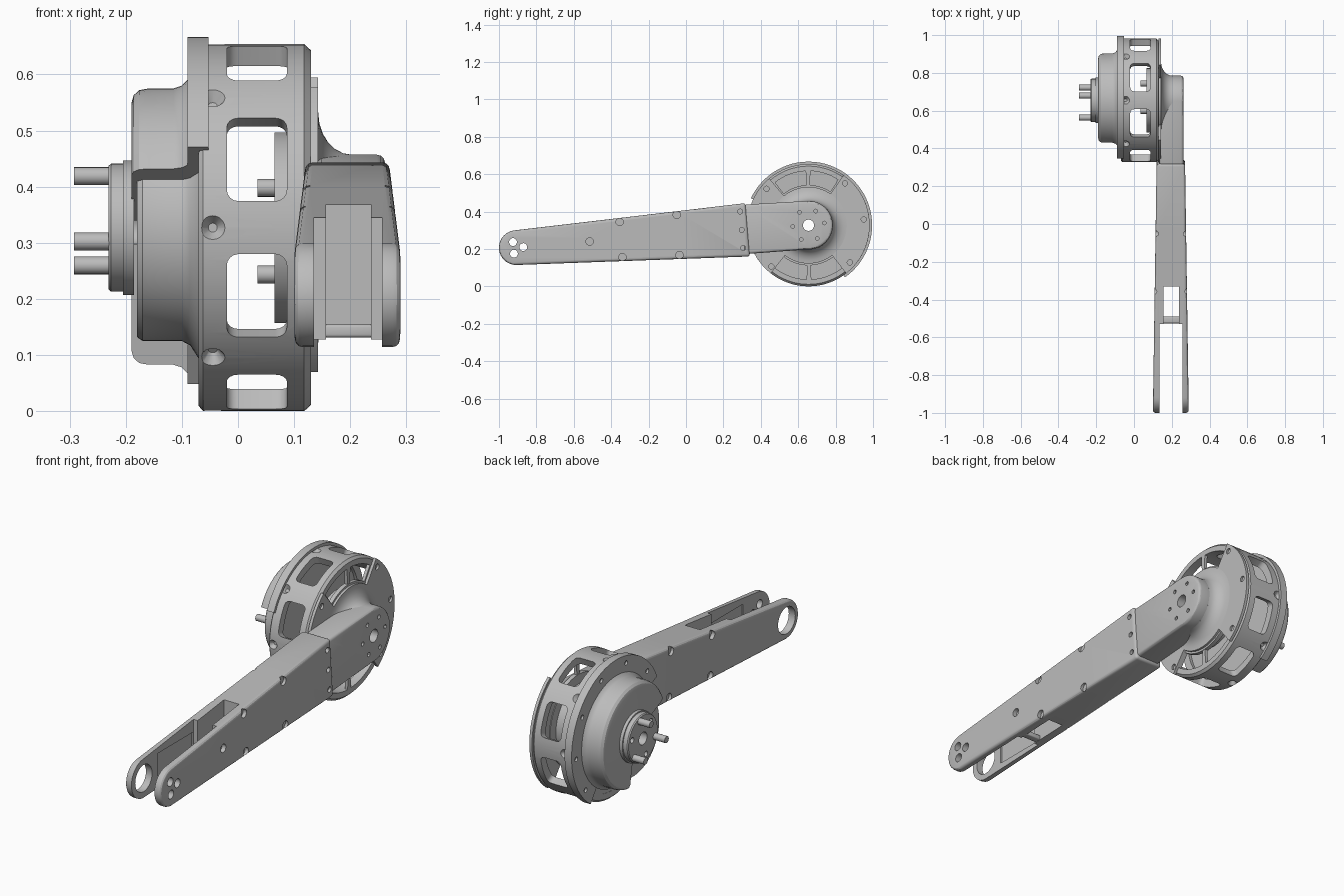
import bpy, bmesh
from math import radians, cos, sin, pi
from mathutils import Matrix, Vector

if "Cube" in bpy.data.objects:
    bpy.data.objects.remove(bpy.data.objects["Cube"])

CY, CZ = 0.655, 0.327          # wheel axis, parallel to x
ARM_X = 0.195                  # arm mid plane

metal = bpy.data.materials.new("grey_metal")
metal.use_nodes = True
COLOUR = (0.5, 0.5, 0.5, 1)
metal.diffuse_color = COLOUR
metal.node_tree.nodes["Principled BSDF"].inputs["Base Color"].default_value = COLOUR


def finish(name, bm):
    bmesh.ops.remove_doubles(bm, verts=bm.verts, dist=1e-5)
    bmesh.ops.recalc_face_normals(bm, faces=bm.faces)
    mesh = bpy.data.meshes.new(name)
    bm.to_mesh(mesh)
    bm.free()
    mesh.materials.append(metal)
    ob = bpy.data.objects.new(name, mesh)
    bpy.context.collection.objects.link(ob)
    return ob


def activate(ob):
    bpy.ops.object.select_all(action='DESELECT')
    ob.select_set(True)
    bpy.context.view_layer.objects.active = ob


def smooth(ob):
    activate(ob)
    bpy.ops.object.shade_smooth_by_angle(angle=radians(30))


def polar(r, deg):
    return CY + r * cos(radians(deg)), CZ + r * sin(radians(deg))


def revolve(name, profile, a0=0, a1=360):
    """Closed (radius, x) profile swept about the wheel axis."""
    bm = bmesh.new()
    full = a1 - a0 >= 360
    n = max(4, round((a1 - a0) / 5))
    rings = [[bm.verts.new((x, *polar(r, a0 + (a1 - a0) * i / n))) for r, x in profile]
             for i in range(n if full else n + 1)]
    for i in range(n):
        a, b = rings[i], rings[(i + 1) % len(rings)]
        for j in range(len(profile)):
            k = (j + 1) % len(profile)
            bm.faces.new((a[j], a[k], b[k], b[j]))
    if not full:
        bm.faces.new(rings[0])
        bm.faces.new(rings[-1])
    return finish(name, bm)


def tube(name, r0, r1, x0, x1, a0=0, a1=360):
    return revolve(name, [(r0, x0), (r1, x0), (r1, x1), (r0, x1)], a0, a1)


def rod(bm, x0, x1, y, z, r, seg=20):
    mat = Matrix.Translation(((x0 + x1) / 2, y, z)) @ Matrix.Rotation(pi / 2, 4, 'Y')
    bmesh.ops.create_cone(bm, cap_ends=True, segments=seg, radius1=r, radius2=r,
                          depth=x1 - x0, matrix=mat)


def box(bm, lo, hi):
    lo, hi = Vector(lo), Vector(hi)
    mat = Matrix.Translation((lo + hi) / 2) @ Matrix.Diagonal((*(hi - lo), 1))
    return bmesh.ops.create_cube(bm, size=1, matrix=mat)["verts"]


def prism(name, points, x0, x1):
    """Side outline in (y, z), extruded along x."""
    bm = bmesh.new()
    face = bm.faces.new([bm.verts.new((x0, y, z)) for y, z in points])
    out = bmesh.ops.extrude_face_region(bm, geom=[face])["geom"]
    bmesh.ops.translate(bm, vec=(x1 - x0, 0, 0),
                        verts=[v for v in out if isinstance(v, bmesh.types.BMVert)])
    return finish(name, bm)


def bevel(ob, width):
    mod = ob.modifiers.new("rounding", 'BEVEL')
    mod.width, mod.segments, mod.angle_limit = width, 3, radians(40)
    activate(ob)
    bpy.ops.object.modifier_apply(modifier=mod.name)


def cut(ob, bm):
    cutter = finish("cutter", bm)
    cutter.hide_render = True
    mod = ob.modifiers.new("cut", 'BOOLEAN')
    mod.object, mod.operation, mod.solver = cutter, 'DIFFERENCE', 'EXACT'
    mod.use_self = True
    activate(ob)
    bpy.ops.object.modifier_apply(modifier=mod.name)
    bpy.data.objects.remove(cutter)


parts = []

# Open cage with eight windows and countersunk rim holes
cage = revolve("wheel_cage", [(0.29, -0.07), (0.318, -0.07), (0.327, -0.062), (0.327, 0.118),
                              (0.316, 0.13), (0.29, 0.13)])
bm = bmesh.new()
for i in range(8):
    verts = box(bm, (-0.02, 0.22, -0.08), (0.087, 0.4, 0.08))
    edges = {e for v in verts for e in v.link_edges
             if abs((e.verts[0].co - e.verts[1].co).y) > 0.1}
    res = bmesh.ops.bevel(bm, geom=list(edges), offset=0.02, segments=4, affect='EDGES',
                          profile=0.5)
    verts = {v for v in verts if v.is_valid} | set(res["verts"])
    turn = Matrix.Translation((0, CY, CZ)) @ Matrix.Rotation(radians(45 * i + 22.5), 4, 'X')
    bmesh.ops.transform(bm, matrix=turn, verts=list(verts))
    aim = Matrix.Translation((0, CY, CZ)) @ Matrix.Rotation(radians(45 * i), 4, 'X')
    aim = aim @ Matrix.Translation((-0.045, 0.32, 0)) @ Matrix.Rotation(-pi / 2, 4, 'X')
    bmesh.ops.create_cone(bm, cap_ends=True, segments=20, radius1=0.008, radius2=0.026,
                          depth=0.026, matrix=aim)
cut(cage, bm)
parts.append(cage)

# Cage end wall: hub ring joined to the rim by solid sectors and thin spokes
parts.append(tube("cage_hub_wall", 0.03, 0.215, 0.112, 0.132))
for i, (a0, a1) in enumerate([(-52, 57), (88, 93), (128, 232), (268, 273)]):
    parts.append(tube(f"cage_wall_sector_{i}", 0.21, 0.295, 0.115, 0.13, a0, a1))
parts.append(tube("cage_inner_wall", 0.03, 0.3, -0.069, -0.035))

# Inner hub with drive pins
parts.append(tube("inner_hub", 0.03, 0.17, 0.065, 0.115))
bm = bmesh.new()
for a in (8, 128, 248):
    rod(bm, 0.035, 0.07, *polar(0.09, a), 0.016)
parts.append(finish("inner_pins", bm))

# Motor core, partly wrapped by a cover with a lip
parts.append(revolve("motor_core", [(0.03, -0.18), (0.195, -0.18), (0.202, -0.17), (0.202, -0.1),
                                    (0.21, -0.085), (0.235, -0.069), (0.03, -0.069)]))
parts.append(revolve("motor_cover", [
    (0.03, -0.09), (0.03, -0.19), (0.222, -0.19), (0.236, -0.186), (0.245, -0.176),
    (0.248, -0.16), (0.248, -0.115), (0.253, -0.1), (0.265, -0.089)], -80, 155))
flange = revolve("cover_flange", [(0.19, -0.09), (0.34, -0.09), (0.34, -0.053), (0.326, -0.053),
                                  (0.326, -0.069), (0.19, -0.069)], -55, 155)
bm = bmesh.new()
for a in range(-40, 150, 36):
    rod(bm, -0.1, -0.08, *polar(0.305, a), 0.011)
cut(flange, bm)
parts.append(flange)

# Output hub and three pins
hub = revolve("output_hub", [(0.03, -0.185), (0.12, -0.185), (0.12, -0.205), (0.114, -0.205),
                             (0.114, -0.226), (0.11, -0.231), (0.03, -0.231)])
bm = bmesh.new()
for a in (15, 135, 255):
    rod(bm, -0.25, -0.21, *polar(0.085, a), 0.013)
cut(hub, bm)
parts.append(hub)
bm = bmesh.new()
for a in (75, 195, 315):
    rod(bm, -0.292, -0.225, *polar(0.095, a), 0.016)
parts.append(finish("output_pins", bm))

# Mounting plate: two bolted ears and a filleted boss
for name, a0, a1, bolts in (("rear_ear", -52, 55, (-42, 6, 49)),
                            ("front_ear", 130, 232, (139, 228))):
    ear = tube(name, 0.19, 0.327, 0.129, 0.143, a0, a1)
    bm = bmesh.new()
    for a in bolts:
        rod(bm, 0.133, 0.16, *polar(0.297, a), 0.014)
    cut(ear, bm)
    parts.append(ear)
fillet = [(0.13 + 0.075 * (1 - sin(t)), 0.143 + 0.06 * (1 - cos(t)))
          for t in (i * pi / 12 for i in range(7))]
bolt_ring = [(polar(0.085, a)) for a in (8, 63, 125, 185, 243, 303)]


def hub_cut(ob):
    bm = bmesh.new()
    rod(bm, 0.1, 0.3, CY, CZ, 0.03, 32)
    for y, z in bolt_ring:
        rod(bm, 0.235, 0.3, y, z, 0.01, 12)
    cut(ob, bm)
    parts.append(ob)


# Link: a rounded hub end narrowing into the arm socket, over the boss
parts.append(revolve("boss_fillet", [(0.1, 0.129), (0.205, 0.129)] + fillet + [(0.1, 0.203)]))
outline = [polar(0.13, a) for a in range(-94, 97, 6)] + [(0.31, 0.437), (0.31, 0.172)]
link = prism("link", outline, 0.135, 0.262)
bevel(link, 0.014)
hub_cut(link)

# Arm: tapering beam with a rounded end, split into a fork
TIP_Y, TIP_Z, TIP_R = -0.907, 0.207, 0.093
outline = [(TIP_Y + TIP_R * cos(radians(a)), TIP_Z + TIP_R * sin(radians(a)))
           for a in range(97, 268, 10)] + [(0.342, 0.16), (0.318, 0.445)]
arm = prism("arm", outline, ARM_X - 1, ARM_X + 1)
for v in arm.data.vertices:
    half = 0.075 + 0.0148 * (0.35 - v.co.y)
    v.co.x = ARM_X + half * (1 if v.co.x > ARM_X else -1)
bevel(arm, 0.014)
bm = bmesh.new()
box(bm, (0.135, -1.1, 0), (0.257, -0.53, 0.6))          # fork gap
cut(arm, bm)
bm = bmesh.new()
box(bm, (0.157, -0.6, 0), (0.237, -0.33, 0.6))          # through window
cut(arm, bm)
bm = bmesh.new()
box(bm, (0.128, -0.8, 0.15), (0.264, -0.535, 0.285))    # shallow inner recess
cut(arm, bm)
bm = bmesh.new()
rod(bm, 0.05, 0.15, TIP_Y, TIP_Z, 0.064, 36)            # bearing eye
for y, z in ((-0.925, 0.237), (-0.87, 0.21), (-0.92, 0.175)):
    rod(bm, 0.25, 0.32, y, z, 0.021)
side_holes = [(-0.355, 0.345), (-0.05, 0.383), (-0.34, 0.156), (-0.035, 0.167)]
for y, z in side_holes:
    rod(bm, 0.262, 0.32, y, z, 0.02)
    rod(bm, 0.06, 0.128, y, z, 0.02)
rod(bm, 0.262, 0.32, -0.515, 0.24, 0.02)
for y, z in ((0.29, 0.4), (0.298, 0.302), (0.306, 0.205)):
    rod(bm, 0.255, 0.3, y, z, 0.013)
cut(arm, bm)
parts.append(arm)

# Cross bar at the bottom of the arm window
bm = bmesh.new()
box(bm, (0.15, -0.526, 0.131), (0.245, -0.49, 0.155))
bar = finish("fork_cross_bar", bm)
bevel(bar, 0.006)
parts.append(bar)

for ob in parts:
    smooth(ob)
